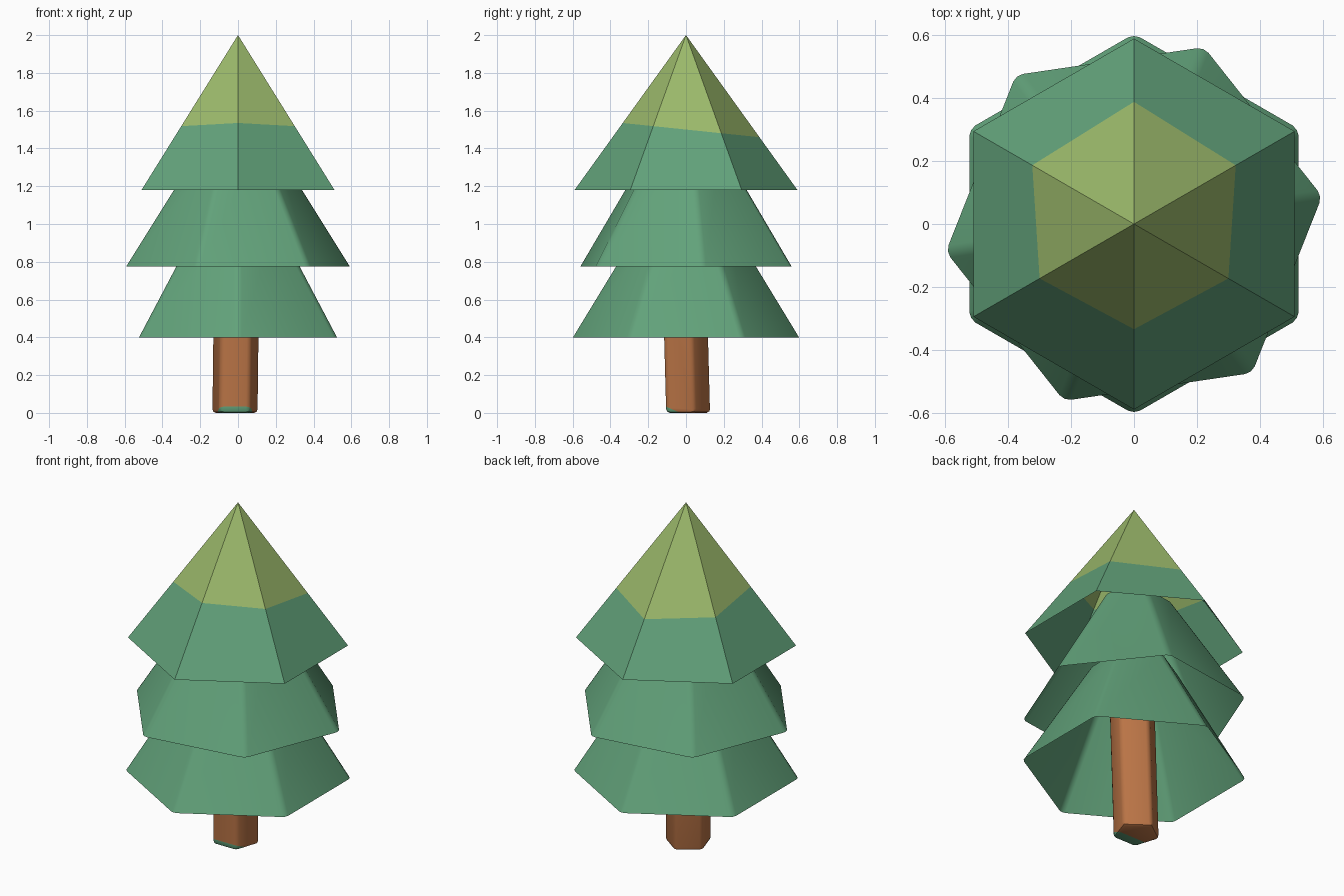
import bpy, bmesh, math
from mathutils import Vector

if "Cube" in bpy.data.objects:
    bpy.data.objects.remove(bpy.data.objects["Cube"])


def material(name, color):
    m = bpy.data.materials.new(name)
    m.diffuse_color = (*color, 1)
    m.use_nodes = True
    m.node_tree.nodes["Principled BSDF"].inputs["Base Color"].default_value = m.diffuse_color
    return m


GREEN = material("pine green", (0.122, 0.361, 0.195))
LIME = material("light tip green", (0.328, 0.485, 0.147))
BROWN = material("bark brown", (0.491, 0.175, 0.061))


def frustum(sides, r0, z0, r1, z1, first_angle):
    """Tapered prism, or a cone when r1 is zero; returns bmesh, base face, side edges."""
    bm = bmesh.new()

    def ring(r, z):
        return [bm.verts.new((r * math.cos(a), r * math.sin(a), z))
                for a in (math.radians(first_angle + 360 * i / sides) for i in range(sides))]

    low = ring(r0, z0)
    high = ring(r1, z1) if r1 else [bm.verts.new((0, 0, z1))] * sides
    base = bm.faces.new(low[::-1])
    if r1:
        bm.faces.new(high)
    for i in range(sides):
        j = (i + 1) % sides
        corners = [low[i], low[j], high[j]] + ([high[i]] if r1 else [])
        bm.faces.new(corners)
    edges = [bm.edges.get((a, b)) for a, b in zip(low, high)]
    return bm, base, edges


def paint(bm, co, no):
    """Cut along a plane; faces on its positive side get the second material."""
    co, no = Vector(co), Vector(no)
    bmesh.ops.bisect_plane(bm, geom=bm.verts[:] + bm.edges[:] + bm.faces[:],
                           plane_co=co, plane_no=no)
    for f in bm.faces:
        f.material_index = int((f.calc_center_median() - co).dot(no) > 0)


def finish(bm, name, mats, smooth):
    mesh = bpy.data.meshes.new(name)
    bm.to_mesh(mesh)
    bm.free()
    for m in mats:
        mesh.materials.append(m)
    ob = bpy.data.objects.new(name, mesh)
    bpy.context.collection.objects.link(ob)
    if smooth:
        bpy.ops.object.select_all(action='DESELECT')
        ob.select_set(True)
        bpy.context.view_layer.objects.active = ob
        bpy.ops.object.shade_smooth_by_angle(angle=math.radians(35))
    return ob


# Lower and middle branches: open-bottomed skirts with softened corners
for name, r0, z0, r1, z1, turn in (("lower_branches", 0.605, 0.40, 0.24, 1.00, 30),
                                   ("middle_branches", 0.605, 0.775, 0.21, 1.40, 8.4)):
    bm, base, edges = frustum(6, r0, z0, r1, z1, turn)
    bmesh.ops.bevel(bm, geom=edges, offset=0.022, segments=2, profile=0.5, affect='EDGES')
    bottom = [f for f in bm.faces if f.calc_center_median().z < z0 + 0.001]
    bmesh.ops.delete(bm, geom=bottom, context='FACES')
    finish(bm, name, [GREEN], True)

# Top branches: sharp open cone with a slightly tilted light tip
bm, base, edges = frustum(6, 0.59, 1.18, 0, 2.0, 30)
bmesh.ops.delete(bm, geom=[base], context='FACES')
paint(bm, (0, 0, 1.50), (0, 0.104, 1))
finish(bm, "top_branches", [GREEN, LIME], False)

# Trunk: five-sided, softened, leaning a little, with a mossy front foot
bm, base, edges = frustum(5, 0.132, 0, 0.132, 0.8, 90)
bmesh.ops.bevel(bm, geom=edges + list(base.edges), offset=0.02, segments=2,
                profile=0.5, affect='EDGES')
for v in bm.verts:
    v.co.x += -0.016 + 0.012 * v.co.z
    v.co.y += 0.002 - 0.027 * v.co.z
paint(bm, (0, -0.03, 0), (0, -0.44, -1))
finish(bm, "trunk", [BROWN, GREEN], True)
